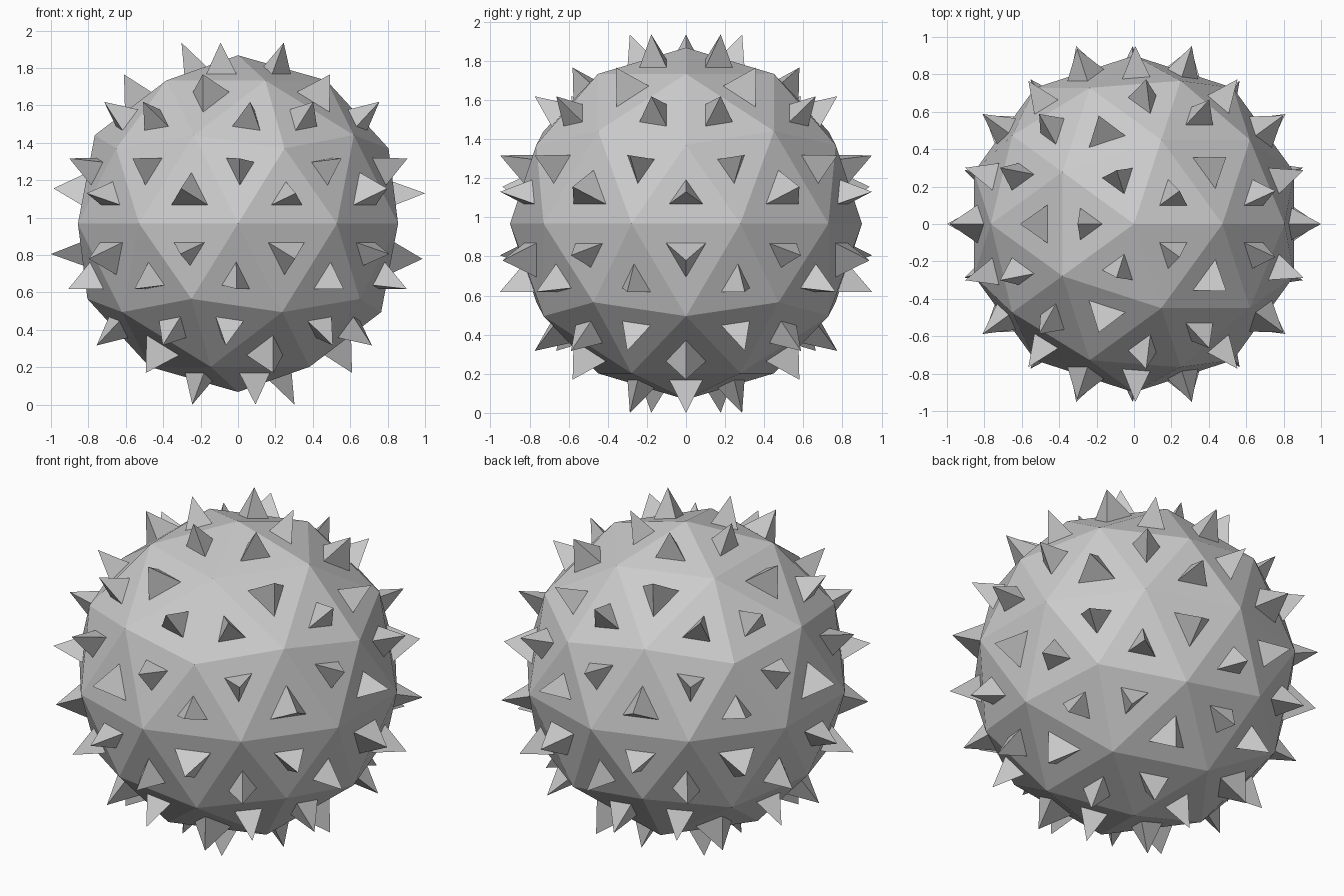
import bpy, bmesh

if "Cube" in bpy.data.objects:
    bpy.data.objects.remove(bpy.data.objects["Cube"])

RADIUS = 0.9       # body radius
CENTRE_Z = 0.968   # lowest spike tips touch the ground
INSET = 0.1015     # margin from each face edge to its spike
SPIKE = 0.1636     # spike height

bm = bmesh.new()

# Faceted ball body: 80 triangles
bmesh.ops.create_icosphere(bm, subdivisions=2, radius=RADIUS)

# Spikes: inset every facet, then raise the inner triangle to a point
spike_bases = bm.faces[:]
bmesh.ops.inset_individual(bm, faces=spike_bases, thickness=INSET, use_even_offset=True)
bmesh.ops.poke(bm, faces=spike_bases, offset=SPIKE, center_mode='MEAN')

bmesh.ops.translate(bm, verts=bm.verts[:], vec=(0, 0, CENTRE_Z))
bmesh.ops.recalc_face_normals(bm, faces=bm.faces[:])

mesh = bpy.data.meshes.new("spiked_ball")
bm.to_mesh(mesh)
bm.free()
mesh.shade_flat()
ball = bpy.data.objects.new("spiked_ball", mesh)
bpy.context.collection.objects.link(ball)
